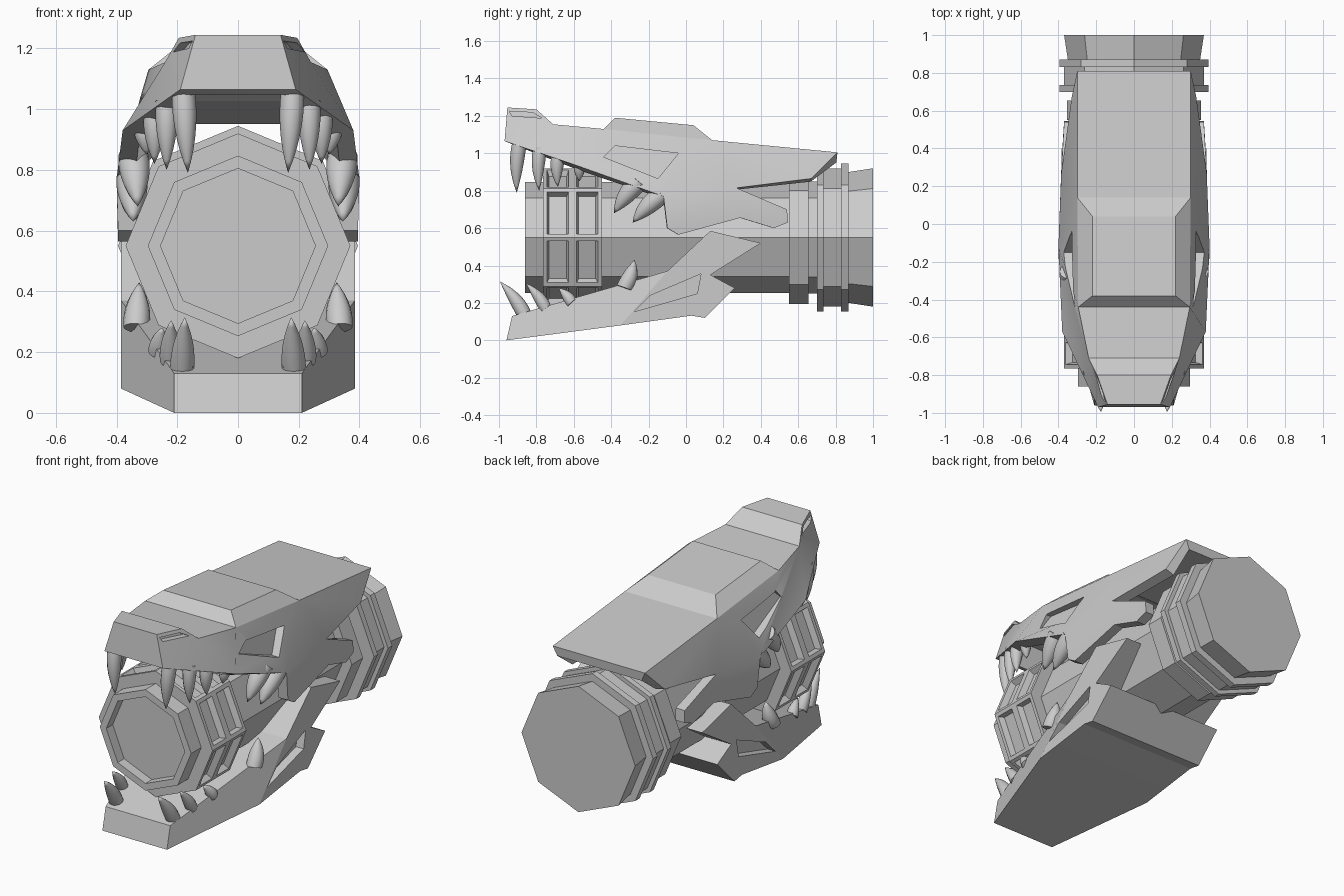
import bpy, bmesh, math
from mathutils import Vector

if "Cube" in bpy.data.objects:
    bpy.data.objects.remove(bpy.data.objects["Cube"])


def finish(name, bm, smooth=None):
    me = bpy.data.meshes.new(name)
    bm.to_mesh(me)
    bm.free()
    ob = bpy.data.objects.new(name, me)
    bpy.context.collection.objects.link(ob)
    if smooth:
        shade(ob, smooth)
    return ob


def activate(ob):
    bpy.ops.object.select_all(action='DESELECT')
    ob.select_set(True)
    bpy.context.view_layer.objects.active = ob


def shade(ob, deg):
    activate(ob)
    bpy.ops.object.shade_smooth_by_angle(angle=math.radians(deg))


def cutter(name, outlines, depth):
    """Mirrored pocket prisms; outlines are (y, z, wall x) points."""
    bm = bmesh.new()
    for pts in outlines:
        for s in (1, -1):
            a = [bm.verts.new((s * (x - depth), y, z)) for y, z, x in pts]
            b = [bm.verts.new((s * (x + 0.08), y, z)) for y, z, x in pts]
            bm.faces.new(a)
            bm.faces.new(b[::-1])
            for i in range(len(pts)):
                j = (i + 1) % len(pts)
                bm.faces.new((a[i], b[i], b[j], a[j]))
    bmesh.ops.recalc_face_normals(bm, faces=bm.faces)
    ob = finish(name, bm)
    ob.hide_render = True
    ob.hide_viewport = False
    return ob


def cut(ob, tool):
    m = ob.modifiers.new("pockets", 'BOOLEAN')
    m.operation, m.solver, m.object = 'DIFFERENCE', 'EXACT', tool
    activate(ob)
    bpy.ops.object.modifier_apply(modifier=m.name)
    tool.hide_set(True)


# Octagonal barrel: lathe profile of (y, radius), with slots in the ribbed collar
ZC = 0.55
prof = [(-.80, .255), (-.86, .255), (-.86, .297), (-.765, .297), (-.765, .37),
        (-.606, .37), (-.45, .37), (-.45, .297), (.55, .297), (.55, .355),
        (.655, .355), (.655, .30), (.70, .30), (.70, .395), (.735, .395),
        (.735, .37), (.83, .37), (.83, .395), (.87, .395), (.87, .35), (1.0, .37)]
bm = bmesh.new()
rings = [[bm.verts.new((r * math.sin(k * math.pi / 4), y, ZC + r * math.cos(k * math.pi / 4)))
          for k in range(8)] for y, r in prof]
slots = []
for i in range(len(rings) - 1):
    for k in range(8):
        n = (k + 1) % 8
        f = bm.faces.new((rings[i][k], rings[i][n], rings[i + 1][n], rings[i + 1][k]))
        if i in (4, 5):
            slots.append(f)
bm.faces.new(rings[0])
bm.faces.new(rings[-1])
bmesh.ops.recalc_face_normals(bm, faces=bm.faces)
bmesh.ops.inset_individual(bm, faces=slots, thickness=.03)
bmesh.ops.inset_individual(bm, faces=slots, thickness=.016, depth=-.035)
finish("barrel", bm)

# Upper skull shell: roof edge and lower edge as (y, z, half width)
roof = [(-.955, 1.245, .14), (-.80, 1.235, .195), (-.71, 1.155, .24),
        (-.44, 1.13, .295), (.14, 1.07, .30), (.81, 1.005, .30)]
low = [(.67, .865, .33), (.27, .815, .385), (.54, .70, .37), (.545, .63, .37),
       (.47, .60, .375), (.29, .655, .385), (-.04, .565, .395), (-.10, .60, .395),
       (-.12, .77, .40), (-.57, .93, .38), (-.97, 1.065, .19)]
brow = [(-.38, 1.19, .22), (.04, 1.15, .22)]
bm = bmesh.new()
side = {}
for s in (1, -1):
    e, l, b = ([bm.verts.new((s * x, y, z)) for y, z, x in pts] for pts in (roof, low, brow))
    side[s] = e, l, b
    for f in ((e[0], e[1], e[2], l[9], l[10]), (e[2], e[3], l[8], l[9]),
              (e[3], e[4], l[1], l[8]), (e[4], e[5], l[0], l[1]), l[1:9],
              (e[3], b[0], b[1], e[4])):
        bm.faces.new(f)
(e, l, b), (E, L, B) = side[1], side[-1]
strip = [(l[10], L[10]), (e[0], E[0]), (e[1], E[1]), (e[2], E[2]), (e[3], E[3]),
         (b[0], B[0]), (b[1], B[1]), (e[4], E[4]), (e[5], E[5])]
for (p, q), (r, t) in zip(strip, strip[1:]):
    top = bm.faces.new((p, q, t, r))
bmesh.ops.recalc_face_normals(bm, faces=bm.faces)
top.normal_update()
if top.normal.z < 0:
    bmesh.ops.reverse_faces(bm, faces=bm.faces)
skull = finish("upper_skull", bm)
m = skull.modifiers.new("shell", 'SOLIDIFY')
m.thickness, m.offset = .06, -1
activate(skull)
bpy.ops.object.modifier_apply(modifier=m.name)
cut(skull, cutter("eye_cutter", [
    [(-.38, 1.04, .33), (-.04, 1.0, .327), (-.15, .865, .37), (-.44, .98, .35)]], .045))
cut(skull, cutter("nostril_cutter", [
    [(-.945, 1.225, .15), (-.82, 1.218, .195), (-.77, 1.188, .22), (-.93, 1.2, .16)]], .035))
shade(skull, 22)

# Lower jaw: closed solid with tapered front and hinge arms
jaw_pts = [(-.96, 0, .21), (-.35, .08, .385), (.03, .132, .385), (.10, .12, .385),
           (.26, .28, .385), (.13, .35, .385), (.40, .52, .385), (.13, .585, .385),
           (-.10, .37, .385), (-.93, .13, .21)]
bm = bmesh.new()
a, b = ([bm.verts.new((s * x, y, z)) for y, z, x in jaw_pts] for s in (1, -1))
for v in (a, b):
    bm.faces.new((v[0], v[1], v[8], v[9]))
    bm.faces.new(v[1:9])
for i in range(len(a)):
    j = (i + 1) % len(a)
    bm.faces.new((a[i], a[j], b[j], b[i]))
bmesh.ops.recalc_face_normals(bm, faces=bm.faces)
jaw = finish("lower_jaw", bm)
cut(jaw, cutter("jaw_pocket_cutter", [
    [(-.28, .152, .385), (-.19, .24, .385), (.08, .355, .385), (.06, .25, .385)]], .05))
shade(jaw, 15)


def teeth(name, rows):
    """Curved cones: (x, y, z) base, (x, y, z) tip, radius, forward bow."""
    bm = bmesh.new()
    n, steps = 12, 7
    for base, tip, rad, bow in rows:
        for s in (1, -1):
            p0, p1 = (Vector((s * p[0], p[1], p[2])) for p in (base, tip))
            d = (p1 - p0).normalized()
            u = d.cross(Vector((1, 0, 0))).normalized()
            w = d.cross(u)
            loops = []
            for i in range(steps):
                t = i / steps
                c = p0.lerp(p1, t) + Vector((0, -bow * 4 * t * (1 - t), 0))
                r = rad * (1 - t ** 1.5) * (.85 + .6 * t)
                loops.append([bm.verts.new(c + r * (math.cos(2 * math.pi * k / n) * u
                                                    + math.sin(2 * math.pi * k / n) * w))
                              for k in range(n)])
            end = bm.verts.new(p1)
            bm.faces.new(loops[0])
            for k in range(n):
                j = (k + 1) % n
                for g, h in zip(loops, loops[1:]):
                    bm.faces.new((g[k], g[j], h[j], h[k]))
                bm.faces.new((loops[-1][k], loops[-1][j], end))
    bmesh.ops.recalc_face_normals(bm, faces=bm.faces)
    finish(name, bm, 50)


teeth("upper_teeth", [
    ((.18, -.89, 1.06), (.165, -.905, .79), .045, .008),
    ((.235, -.78, 1.03), (.235, -.785, .80), .042, .008),
    ((.275, -.68, 1.00), (.275, -.685, .82), .042, .008),
    ((.315, -.56, .95), (.30, -.57, .85), .036, .005)])
teeth("cheek_tusks", [
    ((.345, -.25, .85), (.33, -.385, .68), .058, .01),
    ((.35, -.13, .78), (.345, -.285, .63), .058, .01)])
teeth("lower_teeth", [
    ((.185, -.86, .13), (.175, -.995, .315), .045, -.012),
    ((.225, -.75, .17), (.22, -.855, .305), .038, -.01),
    ((.265, -.61, .20), (.25, -.68, .28), .036, -.006),
    ((.335, -.33, .28), (.325, -.275, .43), .05, -.008)])
